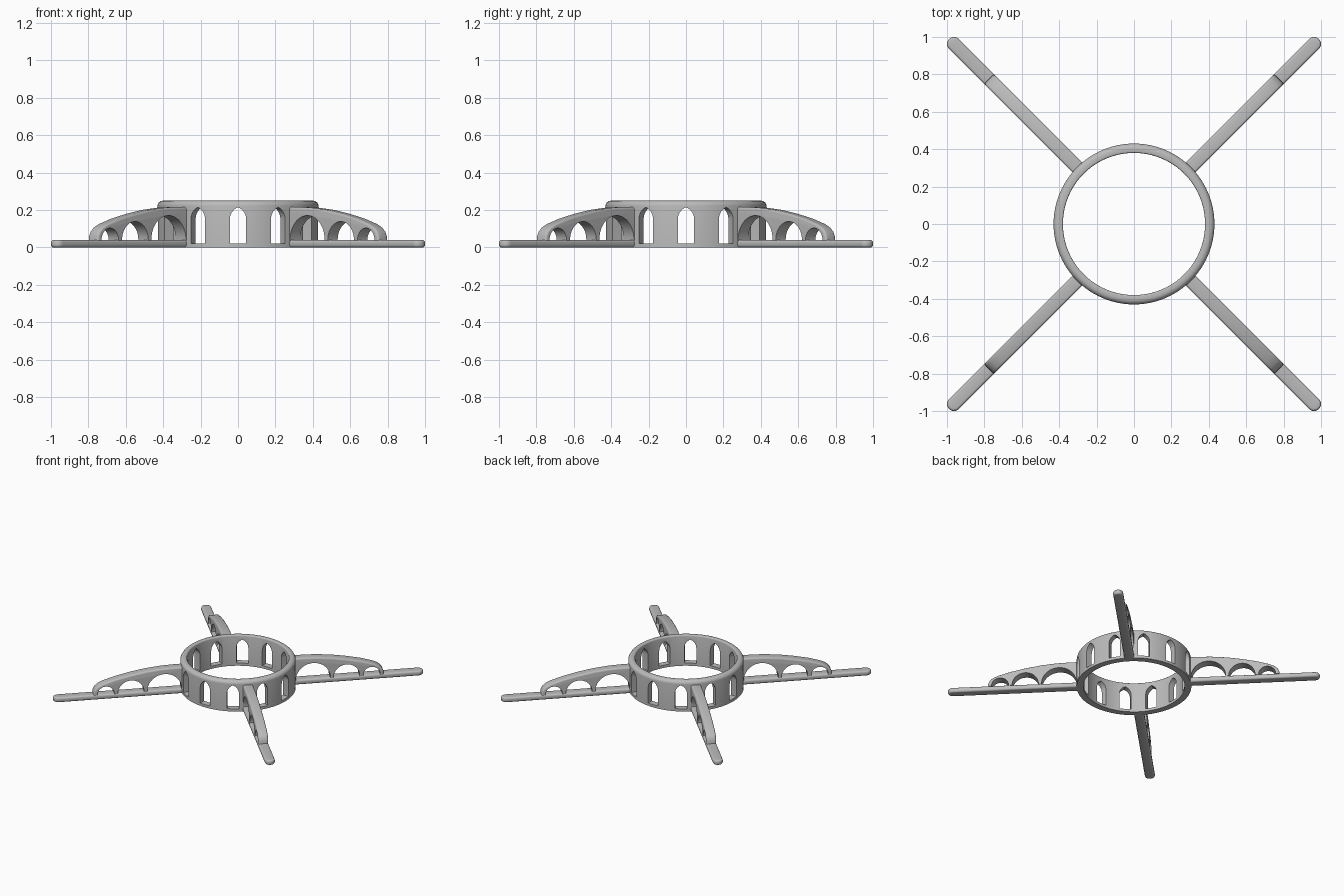
import bpy, bmesh, math
from mathutils import Matrix, Vector

if "Cube" in bpy.data.objects:
    bpy.data.objects.remove(bpy.data.objects["Cube"])

GREY = (0.5, 0.5, 0.5, 1)
mat = bpy.data.materials.new("plain_grey")
mat.use_nodes = True
mat.diffuse_color = GREY
mat.node_tree.nodes["Principled BSDF"].inputs["Base Color"].default_value = GREY

R_OUT, R_IN, HEIGHT = 0.43, 0.38, 0.25
ARM_W, BAR_H = 0.075, 0.04


def finish(name, bm, smooth=True):
    bmesh.ops.recalc_face_normals(bm, faces=bm.faces)
    me = bpy.data.meshes.new(name)
    bm.to_mesh(me)
    bm.free()
    me.materials.append(mat)
    ob = bpy.data.objects.new(name, me)
    bpy.context.collection.objects.link(ob)
    if smooth:
        shade(ob)
    return ob


def shade(ob):
    bpy.ops.object.select_all(action="DESELECT")
    ob.select_set(True)
    bpy.context.view_layer.objects.active = ob
    bpy.ops.object.shade_smooth_by_angle(angle=math.radians(35))


def prism(bm, points, direction):
    """Closed outline extruded along a direction; returns its vertices."""
    base = [bm.verts.new(p) for p in points]
    face = bm.faces.new(base)
    ext = bmesh.ops.extrude_face_region(bm, geom=[face])
    top = [v for v in ext["geom"] if isinstance(v, bmesh.types.BMVert)]
    bmesh.ops.translate(bm, verts=top, vec=direction)
    return base + top


def arc(cx, cy, r, a0, a1, n):
    angles = [math.radians(a0 + (a1 - a0) * i / n) for i in range(n + 1)]
    return [(cx + r * math.cos(a), cy + r * math.sin(a)) for a in angles]


# Ring wall with a rounded upper rim, spun from its section
section = [(R_IN, 0), (R_OUT, 0)]
section += arc(R_OUT - 0.028, HEIGHT - 0.028, 0.028, 0, 90, 6)
section += arc(R_IN + 0.008, HEIGHT - 0.008, 0.008, 90, 180, 3)
bm = bmesh.new()
verts = [bm.verts.new((r, 0, z)) for r, z in section]
edges = [bm.edges.new((verts[i], verts[(i + 1) % len(verts)])) for i in range(len(verts))]
bmesh.ops.spin(bm, geom=verts + edges, cent=(0, 0, 0), axis=(0, 0, 1),
               angle=2 * math.pi, steps=96, use_merge=True)
bmesh.ops.remove_doubles(bm, verts=bm.verts, dist=0.0001)
ring = finish("ring_wall", bm, smooth=False)

# Twelve pointed windows cut through the wall
half, sill, spring, peak = 0.044, 0.022, 0.15, 0.215
rise = peak - spring
rad = (half ** 2 + rise ** 2) / (2 * half)
sweep = math.degrees(math.asin(rise / rad))
right = arc(half - rad, spring, rad, 0, sweep, 6)
outline = [(-half, sill), (half, sill)] + right + [(-x, z) for x, z in right[-2::-1]]
bm = bmesh.new()
for i in range(12):
    vs = prism(bm, [(x, -0.32, z) for x, z in outline], Vector((0, -0.16, 0)))
    bmesh.ops.rotate(bm, verts=vs, cent=(0, 0, 0),
                     matrix=Matrix.Rotation(math.radians(30 * i), 3, "Z"))
cutter = finish("window_cutter", bm, smooth=False)
cutter.hide_render = True
mod = ring.modifiers.new("windows", "BOOLEAN")
mod.operation, mod.solver, mod.object = "DIFFERENCE", "EXACT", cutter
bpy.context.view_layer.objects.active = ring
bpy.ops.object.modifier_apply(modifier=mod.name)
bpy.data.objects.remove(cutter)
shade(ring)


def make_bar(name, turn):
    """Flat foot bar with a round tip and softened edges."""
    tip = arc(1.361, 0, ARM_W / 2, -90, 90, 16)
    pts = [(0.40, -ARM_W / 2)] + tip + [(0.40, ARM_W / 2)]
    bm = bmesh.new()
    prism(bm, [(x, y, 0) for x, y in pts], Vector((0, 0, BAR_H)))
    rim = [e for e in bm.edges if abs(e.verts[0].co.z - e.verts[1].co.z) < 1e-5
           and max(v.co.x for v in e.verts) > 0.41]
    bmesh.ops.bevel(bm, geom=rim, offset=0.014, segments=4, profile=0.5, affect="EDGES")
    bmesh.ops.transform(bm, matrix=turn, verts=bm.verts)
    finish(name, bm)


def make_rib(name, turn):
    """Curved rib on the bar, opened by three round arches."""
    foot = 0.036
    pts = [(0.40, foot)]
    for cx, r in ((0.562, 0.131), (0.815, 0.099), (1.005, 0.064)):
        pts += [(cx - r, foot)] + arc(cx, BAR_H, r, 180, 0, 20) + [(cx + r, foot)]
    n_low = len(pts)
    ctrl = [(1.097, foot), (1.095, 0.062), (1.083, 0.087), (1.06, 0.108), (1.02, 0.127),
            (0.93, 0.155), (0.82, 0.18), (0.70, 0.201), (0.58, 0.213), (0.48, 0.216), (0.40, 0.216)]
    pts += ctrl
    bm = bmesh.new()
    vs = prism(bm, [(x, -ARM_W / 2, z) for x, z in pts], Vector((0, ARM_W, 0)))
    upper = {(round(x, 4), round(z, 4)) for x, z in pts[n_low:]}

    def on_top(v):
        return (round(v.co.x, 4), round(v.co.z, 4)) in upper

    rim = [e for e in bm.edges if all(on_top(v) for v in e.verts)
           and abs(e.verts[0].co.y - e.verts[1].co.y) < 1e-5]
    bmesh.ops.bevel(bm, geom=rim, offset=0.013, segments=4, profile=0.5, affect="EDGES")
    bmesh.ops.transform(bm, matrix=turn, verts=bm.verts)
    finish(name, bm)


# Four diagonal arms
for label, deg in (("back_left", 45), ("back_right", 135),
                   ("front_right", 225), ("front_left", 315)):
    turn = Matrix.Rotation(math.radians(deg), 4, "Z")
    make_bar(label + "_foot_bar", turn)
    make_rib(label + "_arched_rib", turn)
